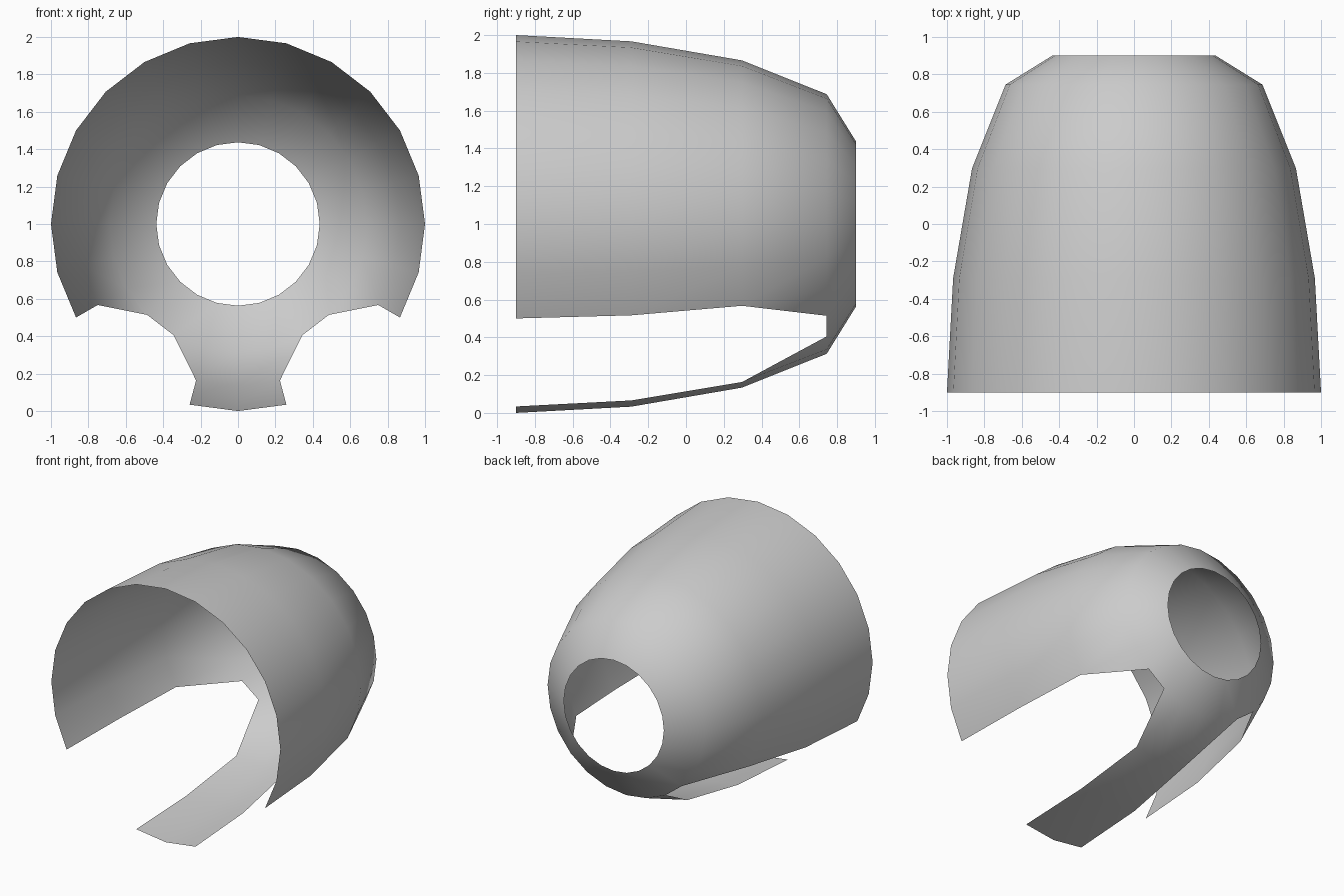
import bpy, bmesh
from math import sin, cos, pi

if "Cube" in bpy.data.objects:
    bpy.data.objects.remove(bpy.data.objects["Cube"])

SIDES = 24
# (y, radius) profile revolved around the horizontal axis at z = 1
PROFILE = [(-0.9, 1.0), (-0.29, 0.967), (0.297, 0.866), (0.745, 0.687), (0.9, 0.437)]

bm = bmesh.new()
# Rings: index 0 is the bottom, running round in 15 degree steps
rings = [[bm.verts.new((r * sin(2 * pi * k / SIDES), y, 1 - r * cos(2 * pi * k / SIDES)))
          for k in range(SIDES)] for y, r in PROFILE]


def face(*ids):
    bm.faces.new([rings[i][k % SIDES] for i, k in ids])


# Shell bands, leaving two slots beside the bottom strip
for i in range(len(PROFILE) - 1):
    for k in range(SIDES):
        side = min(k, SIDES - 1 - k)          # mirrored column number
        if i < 2 and side in (1, 2, 3):       # open slot
            continue
        if i == 2 and side in (1, 2, 3):      # tapered slot end
            near, far = (k, k + 1) if k < SIDES / 2 else (k + 1, k)
            if side == 1:
                face((2, near), (3, near), (3, far))
            elif side == 3:
                face((2, far), (3, near), (3, far))
            continue
        face((i, k), (i, k + 1), (i + 1, k + 1), (i + 1, k))

# Consistent outward normals
bmesh.ops.recalc_face_normals(bm, faces=bm.faces)
top = max(bm.faces, key=lambda f: f.calc_center_median().z)
if top.normal.z < 0:
    bmesh.ops.reverse_faces(bm, faces=bm.faces)
for f in bm.faces:
    f.smooth = True

mesh = bpy.data.meshes.new("open_shell")
bm.to_mesh(mesh)
bm.free()
bpy.context.collection.objects.link(bpy.data.objects.new("open_shell", mesh))
